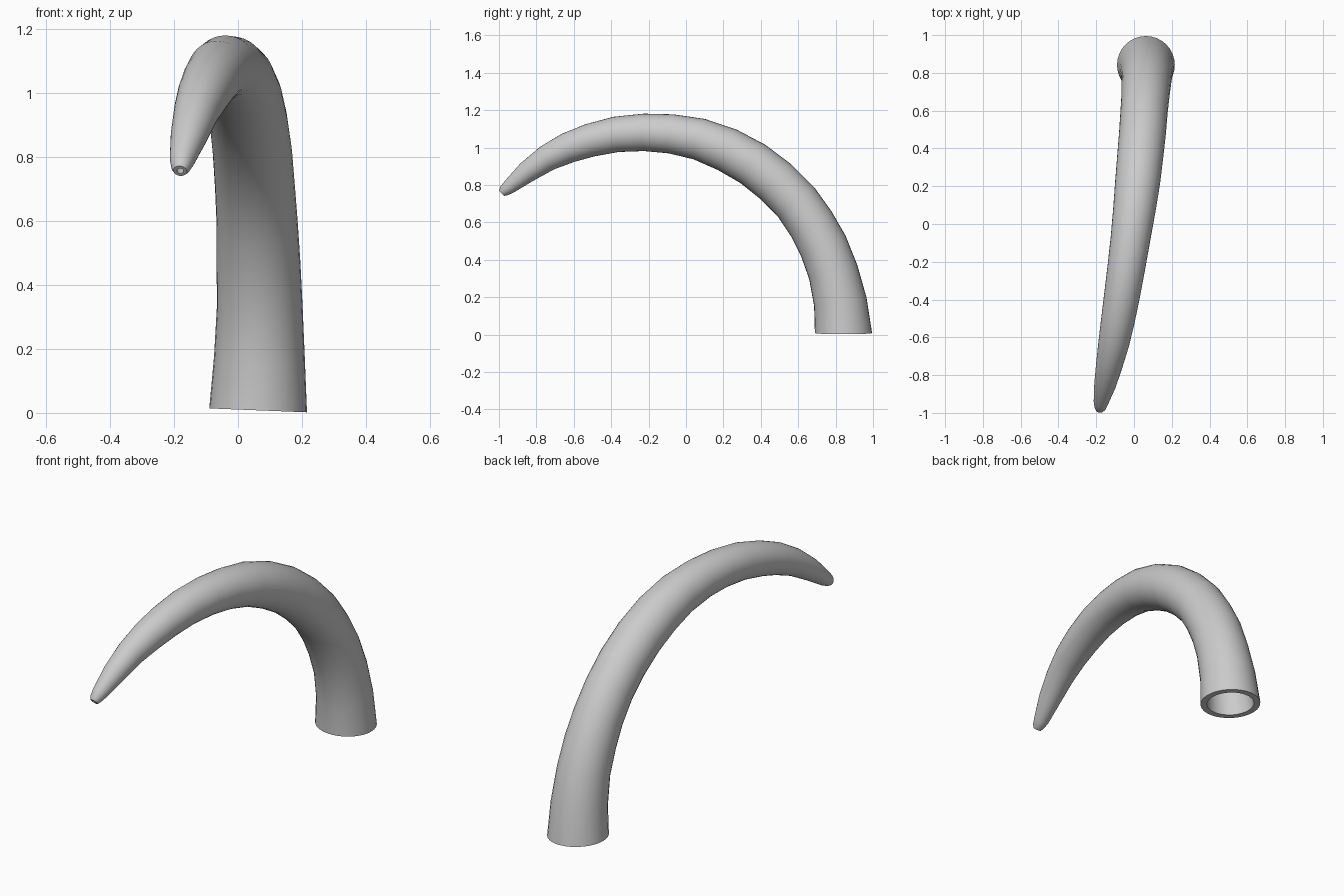
import bpy, bmesh, math
from mathutils import Vector

if "Cube" in bpy.data.objects:
    bpy.data.objects.remove(bpy.data.objects["Cube"])

# Centre line of the horn: x, y, z, radius
PATH = [
    (.063, .842, .008, .153), (.067, .825, .175, .142), (.068, .787, .335, .134),
    (.064, .735, .472, .131), (.060, .670, .592, .127), (.053, .590, .707, .125),
    (.045, .482, .816, .124), (.033, .358, .912, .122), (.019, .220, .988, .119),
    (.001, .070, 1.045, .112), (-.019, -.080, 1.073, .105), (-.040, -.225, 1.081, .100),
    (-.063, -.375, 1.070, .095), (-.086, -.515, 1.038, .089), (-.107, -.632, .998, .082),
    (-.130, -.742, .944, .071), (-.153, -.850, .869, .058), (-.175, -.945, .790, .039),
    (-.179, -.973, .768, .030), (-.181, -.985, .757, .021),
]
SIDES = 32
WALL = 0.033

pts = [Vector(p[:3]) for p in PATH]
n = len(pts)
bm = bmesh.new()


def ring(i, r):
    """Circle of vertices square to the centre line at point i."""
    t = (pts[min(i + 1, n - 1)] - pts[max(i - 1, 0)]).normalized()
    if i == 0:
        t = Vector((.04, 0, 1)).normalized()
    u = Vector((1, 0, 0))
    u = (u - t * u.dot(t)).normalized()
    v = t.cross(u)
    return [bm.verts.new(pts[i] + r * (u * math.cos(a) + v * math.sin(a)))
            for a in (2 * math.pi * k / SIDES for k in range(SIDES))]


# Outer skin up to the tip, then inner wall back to the open base
loops = [ring(i, PATH[i][3]) for i in range(n)]
loops += [ring(i, max(PATH[i][3] - WALL, PATH[i][3] * .5)) for i in reversed(range(n))]
for a, b in zip(loops, loops[1:] + loops[:1]):
    for k in range(SIDES):
        j = (k + 1) % SIDES
        bm.faces.new((a[k], a[j], b[j], b[k]))
bmesh.ops.recalc_face_normals(bm, faces=bm.faces)

mesh = bpy.data.meshes.new("curved_horn")
bm.to_mesh(mesh)
bm.free()
horn = bpy.data.objects.new("curved_horn", mesh)
bpy.context.collection.objects.link(horn)

# Smooth skin with crisp rims
bpy.context.view_layer.objects.active = horn
horn.select_set(True)
bpy.ops.object.shade_smooth_by_angle(angle=math.radians(40))
